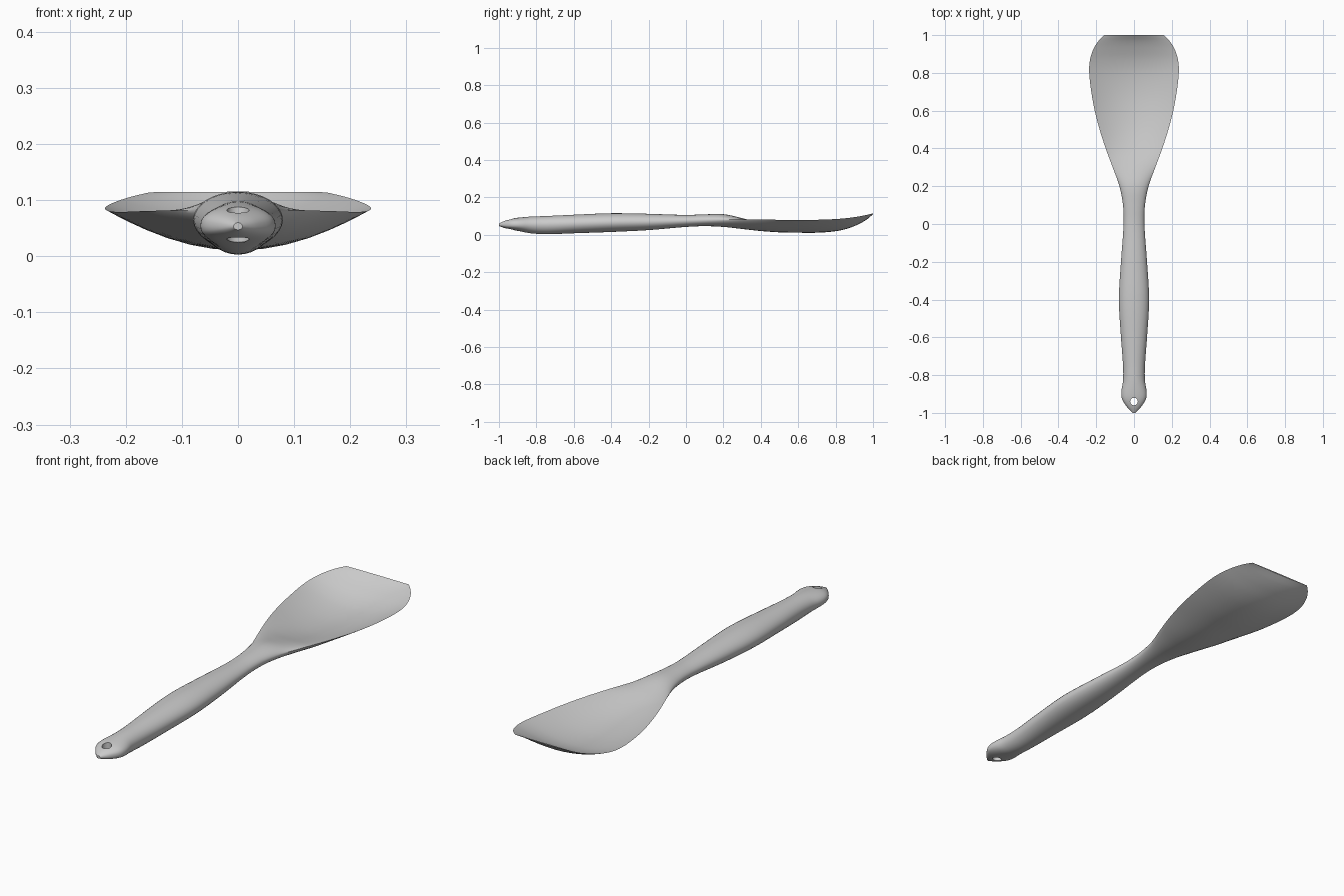
import bpy, bmesh, math

if "Cube" in bpy.data.objects:
    bpy.data.objects.remove(bpy.data.objects["Cube"])

# Stations along the length: y, half width, edge z, top centre z, bottom centre z, curve exponent
STATIONS = [
    (-1.00, 0.008, 0.053, 0.060, 0.047, 0.5),
    (-0.97, 0.036, 0.053, 0.074, 0.036, 0.4),
    (-0.93, 0.062, 0.054, 0.086, 0.027, 0.4),
    (-0.89, 0.067, 0.054, 0.092, 0.019, 0.45),
    (-0.83, 0.058, 0.054, 0.097, 0.008, 0.5),
    (-0.75, 0.058, 0.054, 0.100, 0.003, 0.5),
    (-0.60, 0.069, 0.059, 0.107, 0.008, 0.5),
    (-0.40, 0.080, 0.065, 0.115, 0.015, 0.5),
    (-0.20, 0.069, 0.068, 0.112, 0.025, 0.5),
    (0.00, 0.055, 0.074, 0.106, 0.042, 0.5),
    (0.10, 0.058, 0.078, 0.109, 0.046, 0.5),
    (0.20, 0.077, 0.081, 0.110, 0.042, 0.6),
    (0.30, 0.113, 0.082, 0.089, 0.031, 0.8),
    (0.40, 0.150, 0.081, 0.062, 0.020, 0.9),
    (0.50, 0.182, 0.080, 0.041, 0.013, 1.0),
    (0.60, 0.208, 0.079, 0.029, 0.011, 1.0),
    (0.70, 0.226, 0.080, 0.025, 0.011, 1.0),
    (0.80, 0.237, 0.084, 0.032, 0.019, 1.0),
    (0.87, 0.233, 0.090, 0.048, 0.035, 1.0),
    (0.93, 0.213, 0.099, 0.072, 0.060, 1.0),
    (0.97, 0.187, 0.107, 0.093, 0.084, 1.0),
    (1.00, 0.157, 0.114, 0.115, 0.110, 1.0),
]
STEPS, HALF = 4, 16


def hermite(i, t):
    """Smooth station between i and i+1, with slopes taken over y."""
    a, b = STATIONS[i], STATIONS[i + 1]
    dy = b[0] - a[0]

    def slope(k, c):
        lo, hi = STATIONS[max(k - 1, 0)], STATIONS[min(k + 1, len(STATIONS) - 1)]
        return (hi[c] - lo[c]) / (hi[0] - lo[0])

    out = [a[0] + dy * t]
    for c in range(1, 6):
        out.append((2*t**3 - 3*t**2 + 1) * a[c] + (t**3 - 2*t**2 + t) * dy * slope(i, c)
                   + (3*t**2 - 2*t**3) * b[c] + (t**3 - t**2) * dy * slope(i + 1, c))
    return out


def section(y, w, edge, top, bottom, e):
    """Closed ring: domed handle section, or dished blade section when top is below edge."""
    ring = []
    for k in range(2 * HALF):
        a = math.pi * k / HALF
        s = abs(math.sin(a)) ** (2 * e) if k % HALF else 0.0
        target = top if k < HALF else bottom
        ring.append((w * math.cos(a), y, edge + (target - edge) * s))
    return ring


grey = bpy.data.materials.new("light grey")
grey.diffuse_color = (0.6, 0.6, 0.6, 1)
grey.use_nodes = True
grey.node_tree.nodes["Principled BSDF"].inputs["Base Color"].default_value = grey.diffuse_color

# Spatula body: handle, neck and blade in one loft
rows = [hermite(i, s / STEPS) for i in range(len(STATIONS) - 1) for s in range(STEPS)]
rows.append(list(STATIONS[-1]))
bm = bmesh.new()
rings = [[bm.verts.new(p) for p in section(*r)] for r in rows]
n = 2 * HALF
for r0, r1 in zip(rings, rings[1:]):
    for k in range(n):
        bm.faces.new((r0[k], r0[(k + 1) % n], r1[(k + 1) % n], r1[k]))
# End caps, as strips between top and bottom
for ring in (rings[0], rings[-1]):
    for k in range(HALF):
        quad = [ring[k], ring[k + 1], ring[n - k - 1], ring[(n - k) % n]]
        bm.faces.new(list(dict.fromkeys(quad)))
bmesh.ops.recalc_face_normals(bm, faces=bm.faces)
mesh = bpy.data.meshes.new("spatula")
bm.to_mesh(mesh)
bm.free()
spatula = bpy.data.objects.new("spatula", mesh)
bpy.context.collection.objects.link(spatula)
mesh.materials.append(grey)

# Hanging hole through the handle end
bpy.ops.mesh.primitive_cylinder_add(vertices=24, radius=0.02, depth=0.3, location=(0, -0.94, 0.05))
cutter = bpy.context.object
cutter.name = "hole_cutter"
cutter.data.materials.append(grey)
cutter.hide_render = True
cut = spatula.modifiers.new("hanging_hole", 'BOOLEAN')
cut.operation = 'DIFFERENCE'
cut.solver = 'EXACT'
cut.object = cutter
bpy.ops.object.select_all(action='DESELECT')
spatula.select_set(True)
bpy.context.view_layer.objects.active = spatula
bpy.ops.object.modifier_apply(modifier=cut.name)
bpy.data.objects.remove(cutter)
bpy.ops.object.shade_smooth_by_angle(angle=math.radians(40))
